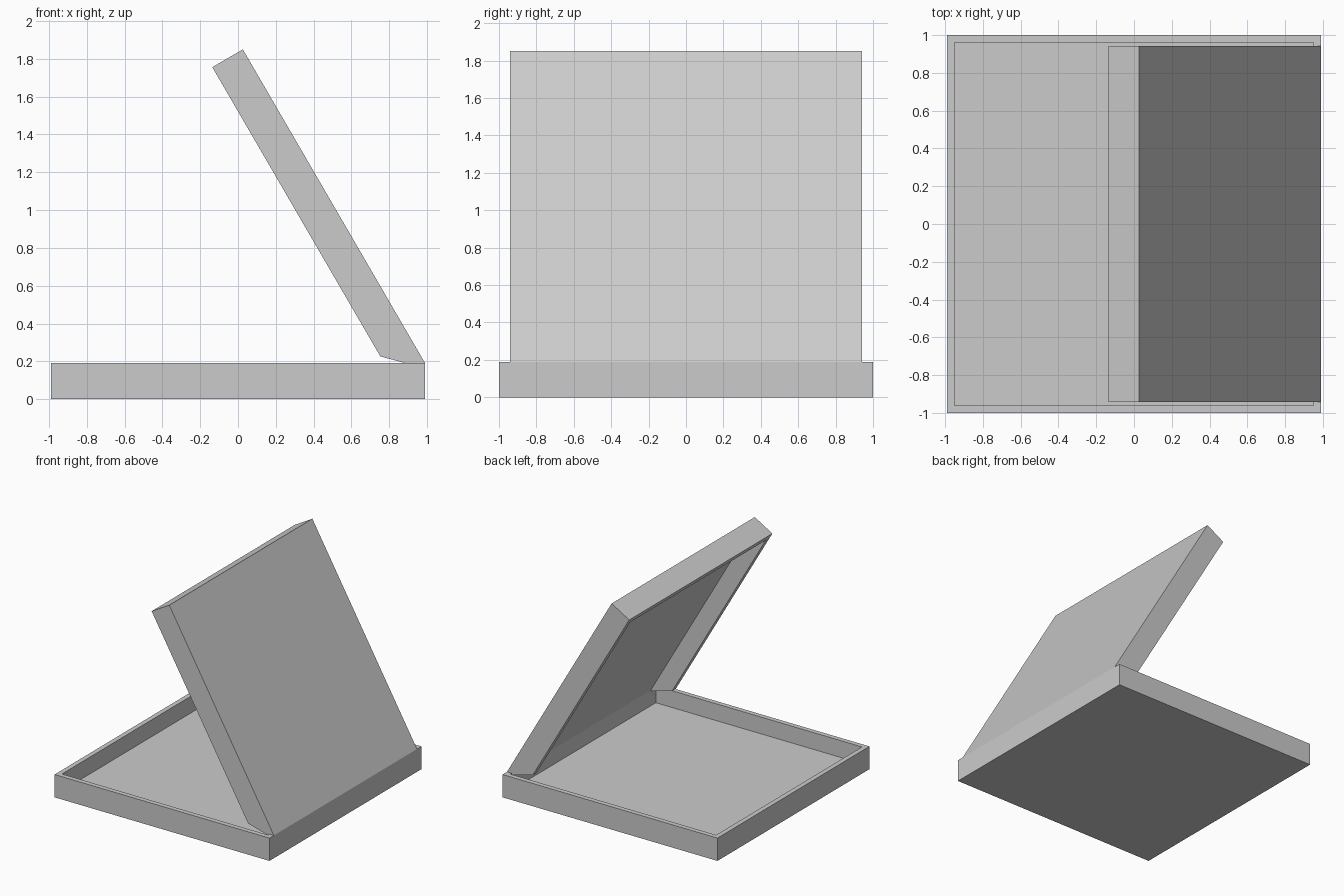
import bpy, bmesh, math
from mathutils import Vector

if "Cube" in bpy.data.objects:
    bpy.data.objects.remove(bpy.data.objects["Cube"])


def to_object(name, bm):
    mesh = bpy.data.meshes.new(name)
    bm.to_mesh(mesh)
    bm.free()
    obj = bpy.data.objects.new(name, mesh)
    bpy.context.collection.objects.link(obj)
    return obj


def hinge_point(u, v, y):
    # u runs up the open lid, v runs from its outer face inwards
    a = math.radians(59.85)
    return Vector((0.99 - u * math.cos(a) - v * math.sin(a), y,
                   0.19 + u * math.sin(a) - v * math.cos(a)))


def lid_prism(name, profile, half_width):
    bm = bmesh.new()
    face = bm.faces.new([bm.verts.new(hinge_point(u, v, -half_width)) for u, v in profile])
    new = bmesh.ops.extrude_face_region(bm, geom=[face])["geom"]
    bmesh.ops.translate(bm, vec=(0, 2 * half_width, 0),
                        verts=[g for g in new if isinstance(g, bmesh.types.BMVert)])
    bmesh.ops.recalc_face_normals(bm, faces=bm.faces)
    return to_object(name, bm)


# Open tray: a slab with its top inset and sunk
bm = bmesh.new()
bmesh.ops.create_cube(bm, size=1)
bmesh.ops.scale(bm, vec=(1.98, 2.0, 0.19), verts=bm.verts)
bmesh.ops.translate(bm, vec=(0, 0, 0.095), verts=bm.verts)
top = max(bm.faces, key=lambda f: f.calc_center_median().z)
bmesh.ops.inset_region(bm, faces=[top], thickness=0.057)
sunk = bmesh.ops.extrude_face_region(bm, geom=[top])["geom"]
bmesh.ops.translate(bm, vec=(0, 0, -0.14),
                    verts=[g for g in sunk if isinstance(g, bmesh.types.BMVert)])
if top.is_valid:
    bmesh.ops.delete(bm, geom=[top], context="FACES_ONLY")
bmesh.ops.recalc_face_normals(bm, faces=bm.faces)
to_object("box_tray", bm)

# Hinged lid: side walls cut at 45 degrees by the hinge, hollow inside
lid = lid_prism("box_lid", [(0, 0), (1.92, 0), (1.92, 0.187), (0.15, 0.187), (0, 0.037)], 0.942)
cutter = lid_prism("lid_hollow_cutter", [(-0.3, 0.04), (1.87, 0.04), (1.87, 0.4), (-0.3, 0.4)], 0.892)
cutter.hide_render = True
cutter.hide_viewport = True
cut = lid.modifiers.new("hollow", "BOOLEAN")
cut.operation = "DIFFERENCE"
cut.solver = "EXACT"
cut.object = cutter

# Flat irregular patch on the tray floor, facing down
outline = [(-0.47, 0.25), (-0.32, 0.66), (0.0, 0.52), (0.36, 0.14), (0.53, -0.25),
           (0.585, -0.60), (0.12, -0.69), (-0.33, -0.47), (-0.47, -0.18)]
bm = bmesh.new()
bm.faces.new([bm.verts.new((x, y, 0.054)) for x, y in outline])
bm.normal_update()
for f in bm.faces:
    if f.normal.z > 0:
        f.normal_flip()
to_object("floor_patch", bm)
